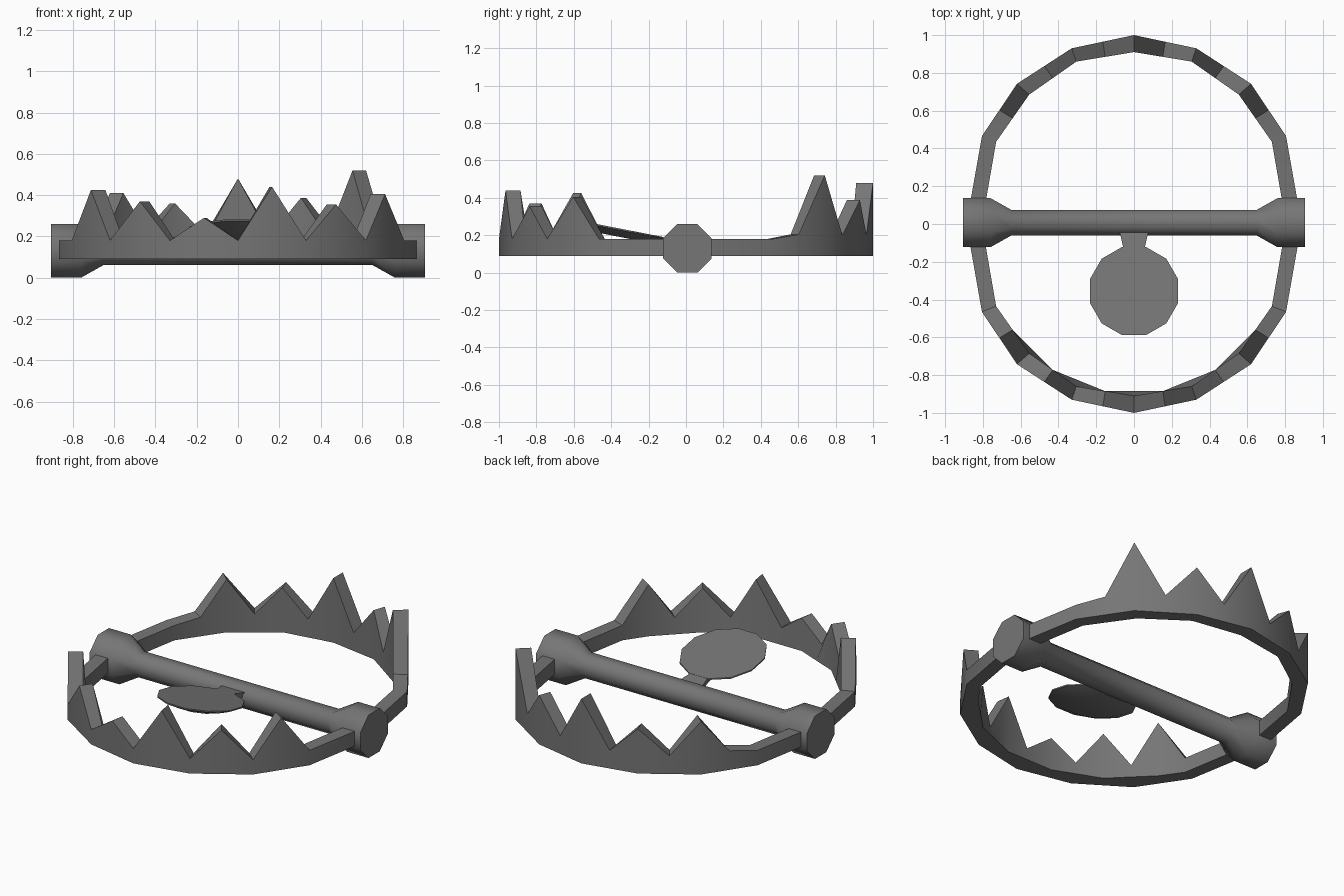
import bpy, bmesh, math
from mathutils import Vector

if "Cube" in bpy.data.objects:
    bpy.data.objects.remove(bpy.data.objects["Cube"])

steel = bpy.data.materials.new("dark_steel")
steel.diffuse_color = (0.18, 0.18, 0.18, 1)
steel.use_nodes = True
steel.node_tree.nodes["Principled BSDF"].inputs["Base Color"].default_value = steel.diffuse_color


def finish(name, bm, angle):
    bmesh.ops.recalc_face_normals(bm, faces=bm.faces)
    me = bpy.data.meshes.new(name)
    bm.to_mesh(me)
    bm.free()
    me.materials.append(steel)
    ob = bpy.data.objects.new(name, me)
    bpy.context.collection.objects.link(ob)
    bpy.ops.object.select_all(action='DESELECT')
    ob.select_set(True)
    bpy.context.view_layer.objects.active = ob
    bpy.ops.object.shade_smooth_by_angle(angle=math.radians(angle))
    return ob


def loft(name, rings, angle):
    """Skin a list of closed cross-sections and cap both ends."""
    bm = bmesh.new()
    rows = [[bm.verts.new(p) for p in r] for r in rings]
    n = len(rows[0])
    for a, b in zip(rows, rows[1:]):
        for i in range(n):
            j = (i + 1) % n
            bm.faces.new((a[i], a[j], b[j], b[i]))
    bm.faces.new(rows[0])
    bm.faces.new(rows[-1])
    return finish(name, bm, angle)


# jaw outline in plan, one quarter: outer and inner edge, tip to hinge
OUTER = [(0, 1), (.33, .93), (.62, .742), (.805, .465), (.882, .03)]
INNER = [(0, .91), (.305, .86), (.555, .685), (.73, .435), (.80, .03)]
BASE, TOP = .09, .18


def half_loop(quarter, s):
    pts = [(-x, y) for x, y in reversed(quarter[1:])] + quarter
    return [Vector((x, y * s, 0)) for x, y in pts]


def jaw(name, s, corner_z, mid_z):
    out, inn = half_loop(OUTER, s), half_loop(INNER, s)
    secs = []
    for i in range(9):
        secs.append([out[i], inn[i], inn[i].copy(), corner_z[i]])
        if 1 <= i <= 6:  # extra section halfway along each toothed segment
            o, n = (out[i] + out[i+1]) / 2, (inn[i] + inn[i+1]) / 2
            secs.append([o, n, n.copy(), mid_z[i-1]])
    if s < 0:  # front jaw: lower inner edge runs straight between teeth
        for k in range(3, len(secs) - 3, 2):
            secs[k][2] = (secs[k-1][1] + secs[k+1][1]) / 2
    up = Vector((0, 0, 1))
    loft(name, [(o + up*BASE, o + up*z, n + up*z, b + up*BASE)
                for o, n, b, z in secs], 30)


# front jaw has teeth between corners, back jaw has teeth on corners
jaw("front_jaw", -1, [TOP]*9, [.425, .37, .29, .44, .355, .405])
jaw("back_jaw", 1, [TOP, TOP, .41, .36, .48, .387, .52, TOP, TOP],
    [.205, .2, .2, .2, .2, .205])

# hinge bar with flared octagonal ends
half = [(.905, .13), (.76, .13), (.65, .068)]
profile = [(-x, r) for x, r in half] + half[::-1]
rings = []
for x, r in profile:
    R = r / math.cos(math.pi / 8)
    rings.append([(x, .007 + R*math.cos(a), .13 + R*math.sin(a))
                  for a in [math.pi/8 + k*math.pi/4 for k in range(8)]])
loft("hinge_bar", rings, 50)

# trigger plate, tilted up to the front, with a shallow dished underside
CY, TILT = -.355, .195


def plate_ring(r, dz):
    pts = []
    for k in range(12):
        a = math.radians(15 + 30 * k)
        y = CY + r * math.sin(a)
        pts.append((r * math.cos(a), y, .236 - TILT * (y - CY) + dz))
    return pts


loft("trigger_plate", [plate_ring(.242, 0), plate_ring(.242, -.008),
                       plate_ring(.15, -.045)], 30)

# arm joining the plate to the bar
arm = []
for y, w in [(0, .085), (-.135, .055), (-.22, .055)]:
    z = .235 - TILT * (y - CY)
    arm.append([(-w, y, z), (w, y, z), (w, y, z - .03), (-w, y, z - .03)])
loft("trigger_arm", arm, 30)
